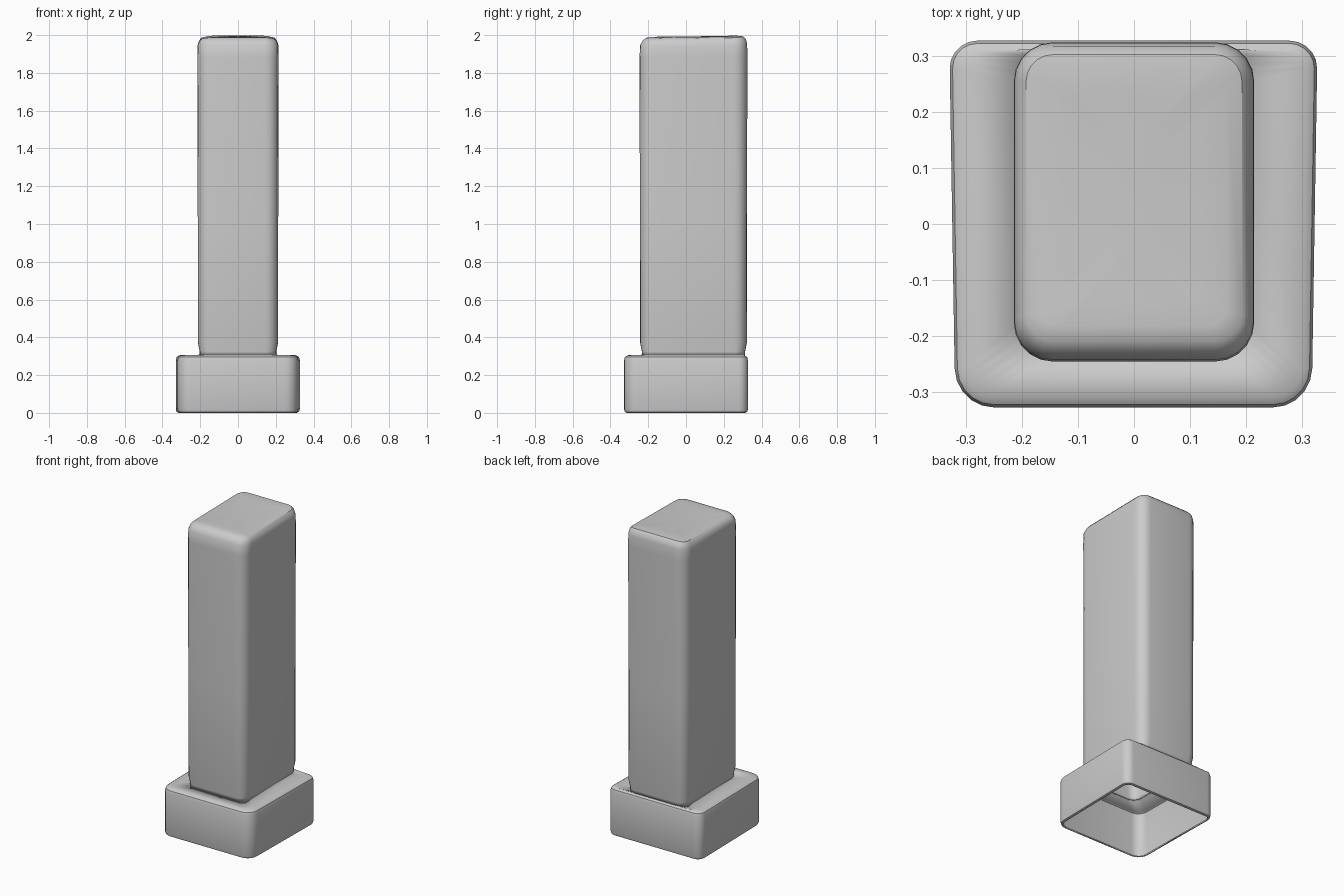
import bpy
import bmesh
import math

if "Cube" in bpy.data.objects:
    bpy.data.objects.remove(bpy.data.objects["Cube"], do_unlink=True)

STEPS = 5


def outline(x0, x1, y0, y1, r_front, r_back, flare=0.0):
    """Rounded rectangle, optionally a little wider toward the back."""
    corners = [(x1, y1, -1, -1, r_back), (x0, y1, 1, -1, r_back),
               (x0, y0, 1, 1, r_front), (x1, y0, -1, 1, r_front)]
    pts = []
    for k, (x, y, sx, sy, r) in enumerate(corners):
        for i in range(STEPS + 1):
            a = math.pi / 2 * (k + i / STEPS)
            px = x + sx * r + r * math.cos(a)
            py = y + sy * r + r * math.sin(a)
            pts.append((px * (1 + flare * py), py))
    return pts


def shell(name, rings, cap=False):
    """Skin stacked outlines into a thin hollow wall that is open below."""
    bm = bmesh.new()
    loops = [[bm.verts.new(co) for co in ring] for ring in rings]
    for low, high in zip(loops, loops[1:]):
        n = len(low)
        for i in range(n):
            j = (i + 1) % n
            bm.faces.new((low[i], low[j], high[j], high[i]))
    if cap:
        mid = loops[-1]
        centre = bm.verts.new([sum(v.co[k] for v in mid) / len(mid) for k in range(3)])
        for i in range(len(mid)):
            bm.faces.new((mid[i], mid[(i + 1) % len(mid)], centre))
    mesh = bpy.data.meshes.new(name)
    bm.to_mesh(mesh)
    bm.free()
    obj = bpy.data.objects.new(name, mesh)
    bpy.context.collection.objects.link(obj)
    wall = obj.modifiers.new("Wall", "SOLIDIFY")
    wall.thickness = 0.008
    wall.offset = -1
    bpy.ops.object.select_all(action="DESELECT")
    obj.select_set(True)
    bpy.context.view_layer.objects.active = obj
    bpy.ops.object.shade_smooth_by_angle(angle=math.radians(35))
    return obj


def base_ring(inset, z):
    r = 0.07 - inset
    pts = outline(-0.325 + inset, 0.323 - inset, -0.328 + inset, 0.328 - inset,
                  r, r - 0.02, 0.05)
    return [(x, y, z) for x, y in pts]


def column_ring(inset, z, front=0.0, relief=0.0):
    r = max(0.07 - inset, 0.03)
    pts = outline(-0.215 + inset, 0.215 - inset,
                  -0.246 + inset + front, 0.325 - inset, r, r)
    return [(x, y, z + relief * top_wave(x, y)) for x, y in pts]


def top_wave(x, y):
    """Gentle hump across the width, with a dip along the depth."""
    hump = 0.010 * math.cos(x * math.pi / 0.4)
    saddle = 0.12 * (y - 0.04) ** 2 + 0.012 * y
    return hump + saddle - 0.008


# Wide foot with rounded rims and a ledge running in to the column
base = [base_ring(i, z) for i, z in
        [(0.015, 0), (0.004, 0.006), (0, 0.02), (0, 0.28), (0.005, 0.296), (0.018, 0.305)]]
base.append(column_ring(0.012, 0.308))
shell("base", base)

# Tall column, flush with the back of the foot, slightly necked at the bottom
column = [column_ring(0.012, 0.306), column_ring(0.012, 0.325),
          column_ring(0.003, 0.37), column_ring(0.002, 1.0), column_ring(0, 1.88),
          column_ring(0.001, 1.945, 0.002, 0.5), column_ring(0.008, 1.97, 0.01, 1),
          column_ring(0.022, 1.985, 0.014, 1)]
column += [column_ring(i, 1.99, 0.014, 1) for i in (0.05, 0.09, 0.13, 0.17)]
shell("column", column, cap=True)
